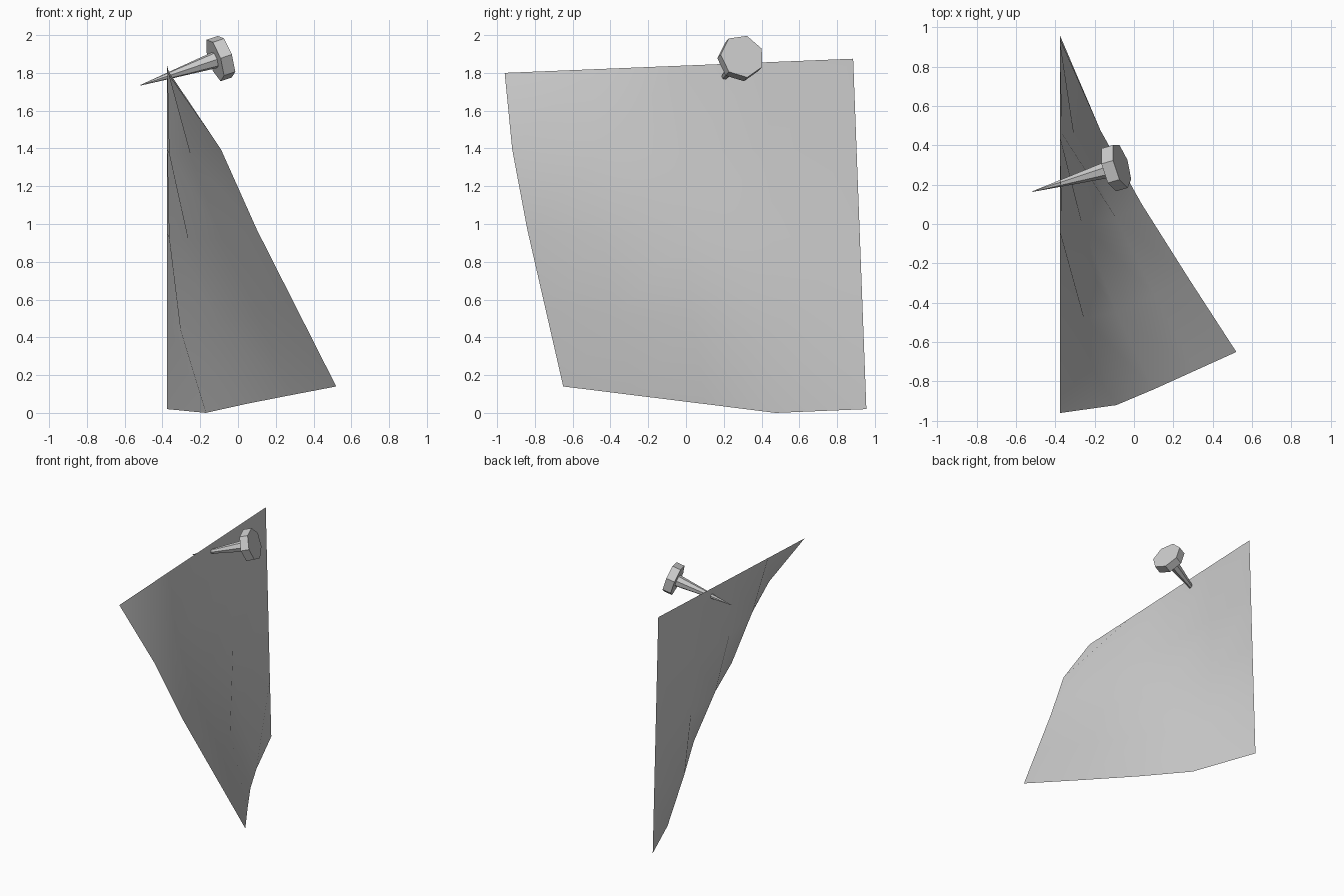
import bpy, bmesh, math
from mathutils import Vector

if "Cube" in bpy.data.objects:
    bpy.data.objects.remove(bpy.data.objects["Cube"])


def finish(bm, name, smooth=False):
    mesh = bpy.data.meshes.new(name)
    bm.to_mesh(mesh)
    bm.free()
    for p in mesh.polygons:
        p.use_smooth = smooth
    ob = bpy.data.objects.new(name, mesh)
    bpy.context.collection.objects.link(ob)
    return ob


# Paper sheet: 4 x 4 grid lying against x = -0.375, lower corner curling forward
WALL = -0.375
A = Vector((WALL, -0.96, 1.80))     # top near corner
B = Vector((WALL, 0.885, 1.875))    # top far corner
C = Vector((WALL, 0.955, 0.02))     # bottom far corner
D = A + C - B                       # bottom near corner before curling
# average lift by number of steps past the diagonal
LIFT = {-1: (0.01, 0, 0), 0: (0.11, 0.01, 0.01), 1: (0.285, 0.015, 0.035),
        2: (0.48, 0.085, 0.09), 3: (0.67, 0.14, 0.14), 4: (0.895, 0.24, 0.195)}
# measured border and diagonal positions
FIXED = {(0, 0): A, (4, 4): C,
         (1, 0): (-0.09, -0.92, 1.395), (2, 0): (0.10, -0.84, 0.97),
         (3, 0): (0.31, -0.745, 0.555), (4, 1): (0.28, -0.28, 0.094),
         (4, 2): (0.04, 0.10, 0.047), (4, 3): (-0.17, 0.475, 0.0),
         (1, 1): (-0.253, -0.48, 1.37), (3, 3): (-0.305, 0.455, 0.44)}
bm = bmesh.new()
grid = []
for i in range(5):
    row = []
    for j in range(5):
        p = A + (D - A) * i / 4 + (B - A) * j / 4
        if (i, j) in FIXED:
            p = Vector(FIXED[i, j])
        elif i > 0 and j < 4:
            p += Vector(LIFT.get(i - j, (0, 0, 0)))
        row.append(bm.verts.new(p))
    grid.append(row)
for i in range(4):
    for j in range(4):
        bm.faces.new((grid[i + 1][j], grid[i + 1][j + 1], grid[i][j + 1], grid[i][j]))
finish(bm, "paper_sheet", smooth=True)

# Nail: seven-sided head and tapering shaft along one slanted axis
tip = Vector((-0.515, 0.165, 1.735))
top = Vector((-0.063, 0.298, 1.888))
axis = (top - tip).normalized()
ref = Vector((0, math.cos(math.radians(73)), math.sin(math.radians(73))))
e1 = (ref - axis * ref.dot(axis)).normalized()
e2 = axis.cross(e1)


def ring(bm, centre, radius, sides=7):
    return [bm.verts.new(centre + radius * (e1 * math.cos(a) + e2 * math.sin(a)))
            for a in (2 * math.pi * k / sides for k in range(sides))]


def bridge(bm, r0, r1):
    for k in range(len(r0)):
        n = (k + 1) % len(r0)
        bm.faces.new((r0[k], r0[n], r1[n], r1[k]))


neck = top - axis * 0.065

# Nail head
bm = bmesh.new()
back, front = ring(bm, neck, 0.119), ring(bm, top, 0.119)
bridge(bm, back, front)
bm.faces.new(front)
bm.faces.new(back[::-1])
finish(bm, "nail_head")

# Nail shaft
bm = bmesh.new()
base = ring(bm, neck, 0.045)
point = ring(bm, tip, 0.002)
bridge(bm, point, base)
bm.faces.new(base)
bm.faces.new(point[::-1])
finish(bm, "nail_shaft")
